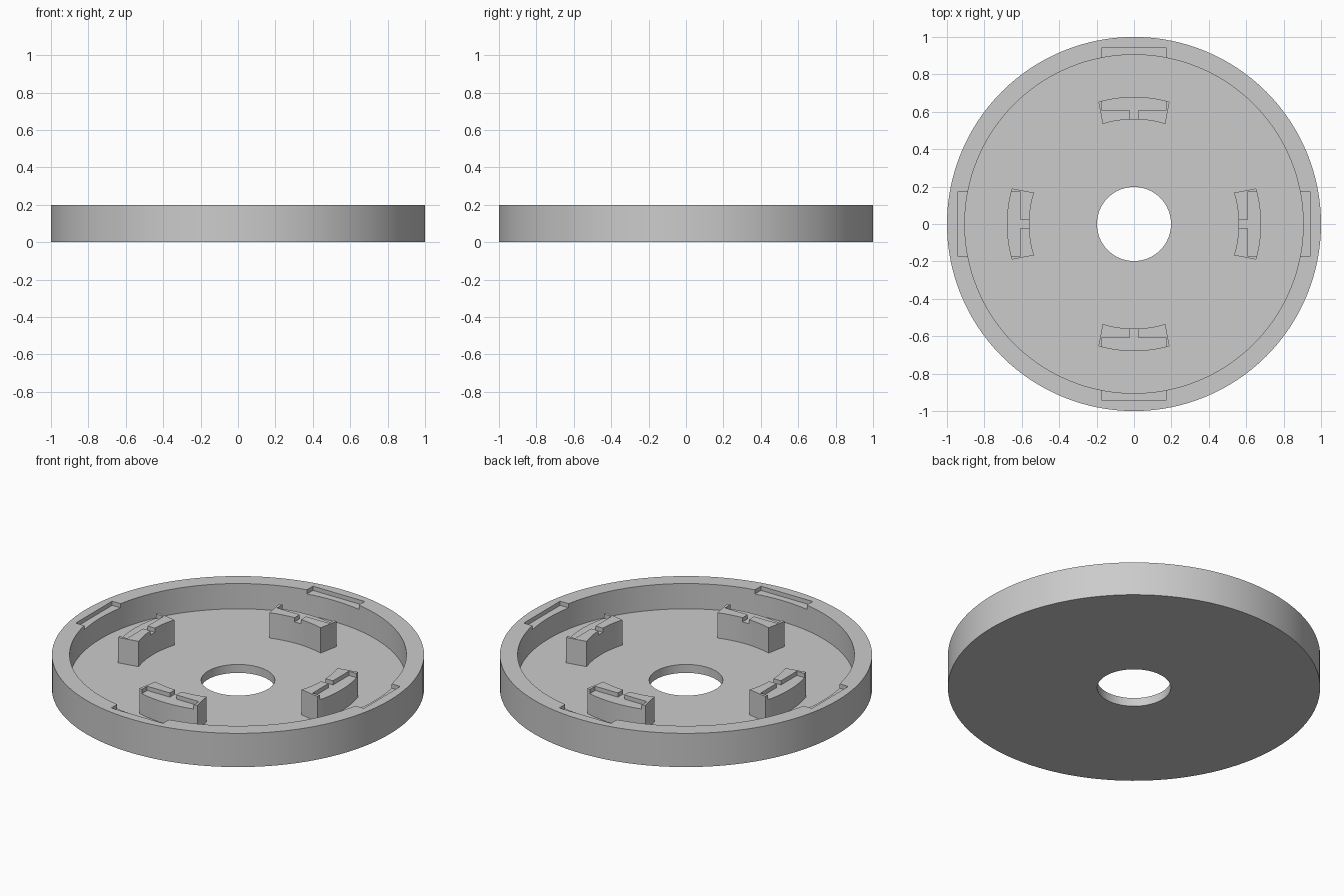
import bpy, bmesh
from math import sin, cos, pi, asin
from mathutils import Matrix, Vector

cube = bpy.data.objects.get("Cube")
if cube:
    bpy.data.objects.remove(cube, do_unlink=True)

grey = bpy.data.materials.new("light_grey")
grey.use_nodes = True
grey.diffuse_color = (0.6, 0.6, 0.6, 1)
grey.node_tree.nodes["Principled BSDF"].inputs["Base Color"].default_value = (0.6, 0.6, 0.6, 1)

FLOOR, TOP, RECESS = 0.05, 0.2, 0.175
SEGMENTS = 128


def make_object(name, bm):
    bmesh.ops.recalc_face_normals(bm, faces=bm.faces[:])
    mesh = bpy.data.meshes.new(name)
    bm.to_mesh(mesh)
    bm.free()
    mesh.materials.append(grey)
    obj = bpy.data.objects.new(name, mesh)
    bpy.context.collection.objects.link(obj)
    return obj


def add_prism(bm, outline, z0, z1, turn=0):
    """Extrude a flat outline from z0 to z1, turned about the centre."""
    rot = Matrix.Rotation(turn, 3, 'Z')
    face = bm.faces.new([bm.verts.new(rot @ Vector((x, y, z0))) for x, y in outline])
    new = bmesh.ops.extrude_face_region(bm, geom=[face])["geom"]
    verts = [g for g in new if isinstance(g, bmesh.types.BMVert)]
    bmesh.ops.translate(bm, verts=verts, vec=(0, 0, z1 - z0))


def arc(radius, half_width, steps=16):
    """Points from -half_width to +half_width along an arc facing +y."""
    a = asin(half_width / radius)
    angles = [a * (2 * i / steps - 1) for i in range(steps + 1)]
    return [(radius * sin(t), radius * cos(t)) for t in angles]


def lathe(name, profile):
    """Revolve a closed (radius, z) profile into a ring."""
    bm = bmesh.new()
    rings = []
    for i in range(SEGMENTS):
        t = 2 * pi * i / SEGMENTS
        rings.append([bm.verts.new((r * cos(t), r * sin(t), z)) for r, z in profile])
    n = len(profile)
    for i, ring in enumerate(rings):
        after = rings[(i + 1) % SEGMENTS]
        for j in range(n):
            k = (j + 1) % n
            bm.faces.new((ring[j], after[j], after[k], ring[k]))
    return make_object(name, bm)


# Round tray with a raised rim and a centre hole
tray = lathe("tray", [(0.198, 0), (1, 0), (1, TOP), (0.905, TOP), (0.905, FLOOR), (0.198, FLOOR)])
parts = [tray]

# Four curved support blocks standing on the floor
block = arc(0.68, 0.19) + arc(0.56, 0.167)[::-1]
for i, side in enumerate(("back", "right", "front", "left")):
    bm = bmesh.new()
    add_prism(bm, block, FLOOR - 0.02, TOP, -i * pi / 2)
    # The model's left is +x
    label = {"right": "left", "left": "right"}.get(side, side)
    parts.append(make_object(label + "_support_block", bm))

# T-shaped seats cut into the rim and the blocks
seat = [(-0.17, 0.945), (-0.17, 0.608), (-0.021, 0.608), (-0.021, 0.5),
        (0.021, 0.5), (0.021, 0.608), (0.17, 0.608), (0.17, 0.945)]
bm = bmesh.new()
for i in range(4):
    add_prism(bm, seat, RECESS, TOP + 0.1, i * pi / 2)
cutter = make_object("seat_cutter", bm)
cutter.hide_render = True

for obj in parts:
    cut = obj.modifiers.new("seat_cut", 'BOOLEAN')
    cut.operation = 'DIFFERENCE'
    cut.solver = 'EXACT'
    cut.object = cutter
    bpy.ops.object.select_all(action='DESELECT')
    bpy.context.view_layer.objects.active = obj
    obj.select_set(True)
    bpy.ops.object.modifier_apply(modifier=cut.name)
    bpy.ops.object.shade_smooth_by_angle(angle=pi / 6)

bpy.data.objects.remove(cutter, do_unlink=True)
